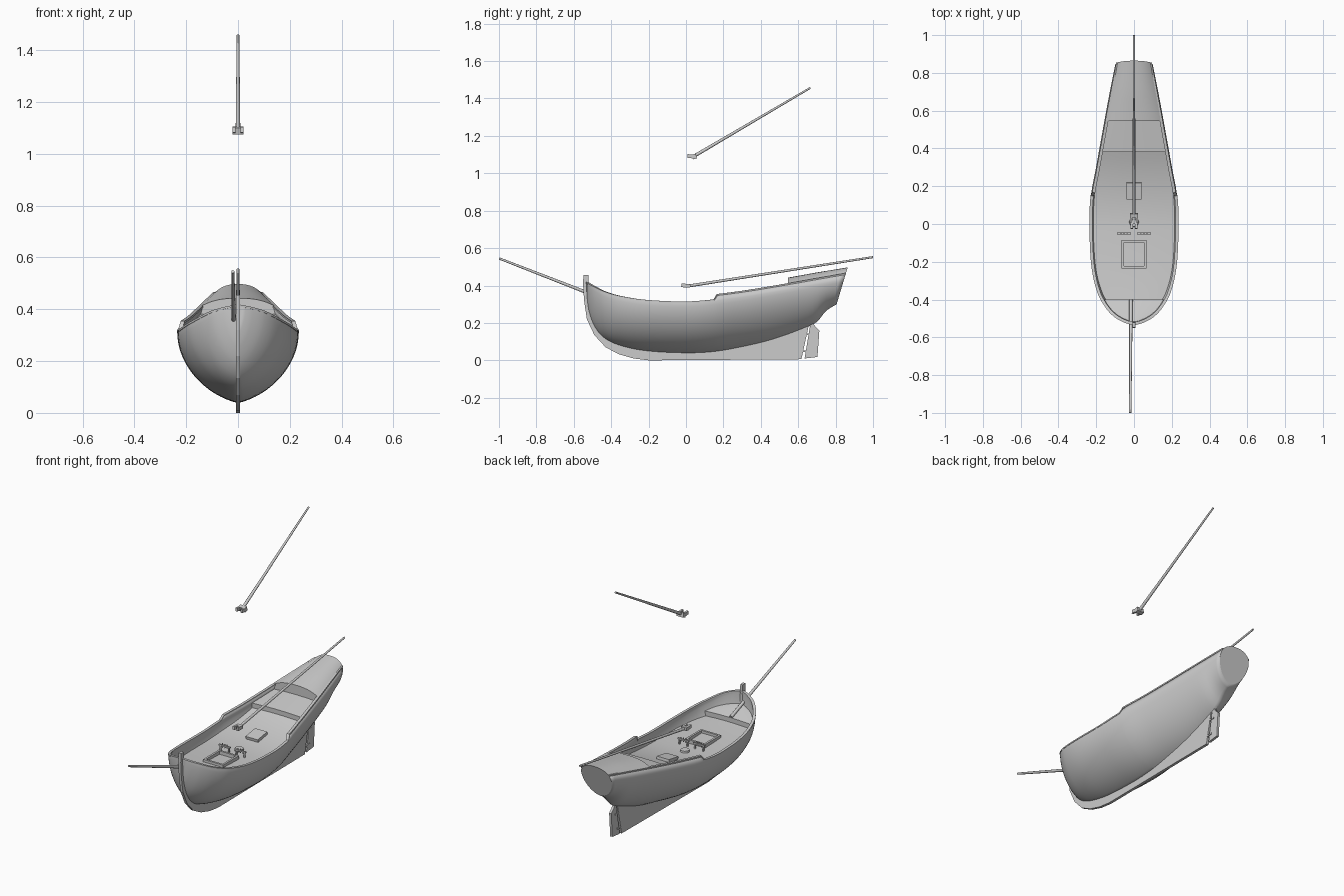
import bpy, bmesh, math
from mathutils import Vector

if "Cube" in bpy.data.objects:
    bpy.data.objects.remove(bpy.data.objects["Cube"])

# y, keel z, half beam, sheer z, V-ness, rake
ST = [(-.532, .35, .006, .410, .3, 0), (-.522, .27, .045, .403, .3, 0), (-.49, .18, .103, .386, .25, 0),
      (-.44, .12, .150, .362, .2, 0), (-.36, .08, .193, .338, .2, 0), (-.22, .05, .224, .316, .2, 0),
      (0, .038, .234, .307, .2, 0), (.15, .045, .228, .318, .22, 0), (.3, .07, .201, .337, .28, 0),
      (.45, .105, .174, .361, .33, 0), (.6, .157, .147, .387, .33, 0), (.7, .205, .128, .405, .28, 0),
      (.77, .262, .114, .418, .2, .15), (.845, .300, .099, .432, .1, .3)]


def station(y):
    """Smooth interpolation of the hull table at y."""
    n = len(ST)
    i = max(k for k in range(n - 1) if y >= ST[k][0] - 1e-9)
    a, b = ST[i], ST[i + 1]
    h = b[0] - a[0]
    t = (y - a[0]) / h

    def slope(k, c):
        p, q = ST[max(k - 1, 0)], ST[min(k + 1, n - 1)]
        return (q[c] - p[c]) / (q[0] - p[0])
    out = []
    for c in range(1, 6):
        out.append((2*t**3 - 3*t*t + 1) * a[c] + (t**3 - 2*t*t + t) * h * slope(i, c)
                   + (3*t*t - 2*t**3) * b[c] + (t**3 - t*t) * h * slope(i + 1, c))
    return out


def bulwark(y):
    return .004 + .027 * min(max((y - .15) / .018, 0), 1)


def rail(y, side=1):
    zk, w, zs, v, k = station(y)
    e = bulwark(y)
    return Vector((side * (w - .25 * e if w > .02 else w), y + k * e, zs + e))


def section(y, n=16):
    zk, w, zs, v, k = station(y)
    pts = [rail(y, -1)]
    for j in range(-n, n + 1):
        t = abs(j) / n * math.pi / 2
        z = zk + (zs - zk) * ((1 - v) * (1 - math.cos(t)) + v * math.sin(t))
        pts.append(Vector((math.copysign(w * math.sin(t), j), y + k * (z - zs), z)))
    return pts + [rail(y)]


def half_width(y, z):
    pts = section(y)[17:]
    for p, q in zip(pts, pts[1:]):
        if p.z <= z <= q.z:
            return p.x + (q.x - p.x) * (z - p.z) / max(q.z - p.z, 1e-6)
    return pts[-1].x


def make(name, verts, faces, smooth=None):
    me = bpy.data.meshes.new(name)
    me.from_pydata([tuple(v) for v in verts], [], faces)
    ob = bpy.data.objects.new(name, me)
    bpy.context.collection.objects.link(ob)
    if smooth:
        bpy.ops.object.select_all(action='DESELECT')
        ob.select_set(True)
        bpy.context.view_layer.objects.active = ob
        bpy.ops.object.shade_smooth_by_angle(angle=math.radians(smooth))
    return ob


def grid(name, rows, flip=False, smooth=35):
    m = len(rows[0])
    faces = []
    for r in range(len(rows) - 1):
        for c in range(m - 1):
            f = (r*m + c, r*m + c + 1, (r+1)*m + c + 1, (r+1)*m + c)
            faces.append(f[::-1] if flip else f)
    return make(name, [p for r in rows for p in r], faces, smooth)


def rod(name, p0, p1, r0, r1, n=12):
    p0, p1 = Vector(p0), Vector(p1)
    q = (p1 - p0).to_track_quat('Z', 'Y')
    vs = [p + q @ Vector((r * math.cos(2*math.pi*i/n), r * math.sin(2*math.pi*i/n), 0))
          for p, r in ((p0, r0), (p1, r1)) for i in range(n)]
    fs = [(i, (i+1) % n, n + (i+1) % n, n + i) for i in range(n)]
    return make(name, vs, fs + [tuple(range(n))[::-1], tuple(range(n, 2*n))], 40)


def box(name, loc, size, tilt=0):
    bpy.ops.mesh.primitive_cube_add(size=1, location=loc, rotation=(tilt, 0, 0))
    ob = bpy.context.object
    ob.name, ob.scale = name, size
    return ob


def slab(name, outline, half):
    n = len(outline)
    vs = [(s * half, y, z) for s in (-1, 1) for y, z in outline]
    fs = [(i, (i+1) % n, n + (i+1) % n, n + i) for i in range(n)]
    ob = make(name, vs, fs + [tuple(range(n))[::-1], tuple(range(n, 2*n))])
    bm = bmesh.new()
    bm.from_mesh(ob.data)
    bmesh.ops.recalc_face_normals(bm, faces=bm.faces)
    bm.to_mesh(ob.data)
    bm.free()
    return ob


def span(a, b, n):
    return [a + (b - a) * i / n for i in range(n + 1)]


# Hull shell
ys = (span(-.532, -.49, 8) + span(-.48, -.36, 8) + span(-.33, .15, 14) + span(.168, .845, 24))
hull = grid("hull", [section(y) for y in ys], flip=True)
sol = hull.modifiers.new("planking", 'SOLIDIFY')
sol.thickness, sol.offset = .012, -1

# Rail cap running round the bow on both sides
path = [rail(y, -1) for y in reversed(ys)] + [rail(y) for y in ys]
rows = []
for i, p in enumerate(path):
    d = path[min(i + 1, len(path) - 1)] - path[max(i - 1, 0)]
    nrm = Vector((d.y, -d.x, 0)).normalized()
    ring = [p + nrm * o + Vector((0, 0, z)) for o, z in ((.003, -.004), (.003, .004), (-.013, .004), (-.013, -.004))]
    rows.append(ring + ring[:1])
grid("rail_cap", rows)


# Decks, each a slightly cambered strip
def deck(name, a, b, height, camber=.006, n=12):
    rs = []
    for y in span(a, b, n):
        z = height(y)
        w = half_width(y, z) - .004
        rs.append([(w * u, y, z + camber * (1 - u * u)) for u in span(-1, 1, 10)])
    grid(name, rs)
    return rs


def step(name, low, high):
    grid(name, [low, high])


def main_z(y):
    return .255 + (.12 if y < 0 else .45) * y * y + (.012 * y if y > 0 else 0)


main = deck("main_deck", -.4, .38, main_z, n=24)
fore = deck("fore_deck", -.525, -.4, lambda y: .302 + .3 * (-.4 - y))
quarter = deck("quarter_deck", .38, .545, lambda y: .352 + .17 * (y - .38))
step("fore_step", main[0], fore[-1])
step("quarter_step", main[-1], quarter[0])

# Raised stern deck with strong camber, its front wall and the transom
poop = []
for y in span(.545, .845, 10):
    r, k = rail(y), station(y)[4]
    row = []
    for u in span(-1, 1, 20):
        dz = .034 * (1 - abs(u) ** 2.6)
        row.append(Vector((r.x * u, r.y + k * dz, r.z + dz)))
    poop.append(row)
grid("stern_deck", poop)
step("stern_deck_front", [(p.x, p.y, .378) for p in poop[0]], poop[0])
rim = section(.845) + poop[-1][::-1][1:-1]
make("transom", rim, [tuple(range(len(rim)))])

# Stem, keel and sternpost in one slab
slab("keel_and_stem", [(-.549, .455), (-.55, .40), (-.545, .32), (-.53, .22), (-.49, .135), (-.43, .07),
                       (-.36, .033), (-.28, .01), (-.2, 0), (.617, .006), (.657, .19), (.64, .195), (.6, .175),
                       (.3, .085), (0, .055), (-.2, .07), (-.4, .12), (-.48, .19), (-.515, .30), (-.522, .455)], .008)

# Rudder and hinges
slab("rudder", [(.634, .01), (.703, .018), (.713, .16), (.69, .182), (.672, .215), (.664, .19)], .007)
for z in (.05, .14):
    box("rudder_hinge", (0, .633 + .2 * z, z), (.022, .035, .008), .1)

# Spars
rod("bowsprit", (-.016, -.4, .312), (-.02, -.999, .545), .0095, .006)
rod("boom", (0, .015, .398), (0, 1, .552), .008, .0055)
rod("gaff", (0, .04, 1.09), (0, .665, 1.457), .009, .005)
for name, y, z, tilt, w in (("gaff", .045, 1.09, .25, .044), ("boom", .012, .399, .1, .036)):
    box(name + "_jaw_block", (0, y, z), (w, .022, .026 if name == "gaff" else .018), tilt)
    for s in (-1, 1):
        box(name + "_jaw", (s * (w / 2 - .006), y - .02, z + .001), (.012, .034, .02), -.1)

# Mast collar
rod("mast_collar", (0, .01, .25), (0, .01, .272), .027, .024, 20)

# Hatch coaming, small hatch
for s in (-1, 1):
    box("hatch_side", (s * .06, -.16, .269), (.012, .15, .026))
    box("hatch_end", (0, -.16 + s * .069, .269), (.11, .012, .026))
box("small_hatch", (0, .175, .281), (.08, .09, .026), .16)

# Pin rails beside the mast
for s in (-1, 1):
    box("pin_rail", (s * .052, -.05, .293), (.074, .009, .008))
    for x in (.025, .079):
        box("pin_rail_post", (s * x, -.05, .274), (.008, .008, .038))
    for x in (.036, .052, .068):
        rod("belaying_pin", (s * x, -.05, .28), (s * x, -.05, .305), .0025, .003, 8)
